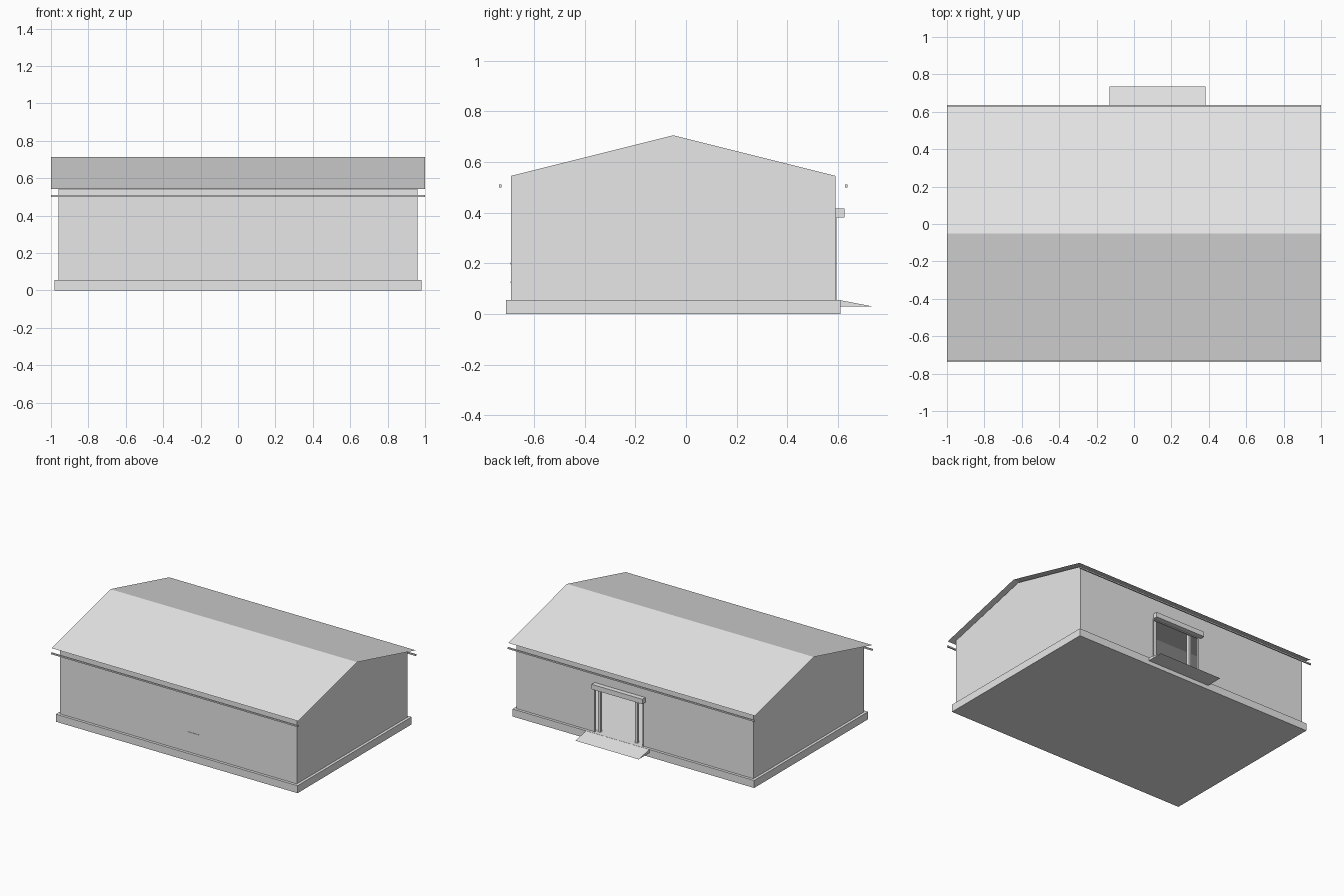
import bpy, bmesh

if "Cube" in bpy.data.objects:
    bpy.data.objects.remove(bpy.data.objects["Cube"])

grey = bpy.data.materials.new("light_grey")
grey.diffuse_color = (0.8, 0.8, 0.8, 1)
grey.use_nodes = True
grey.node_tree.nodes["Principled BSDF"].inputs["Base Color"].default_value = grey.diffuse_color


def finish(name, bm):
    bmesh.ops.recalc_face_normals(bm, faces=bm.faces)
    me = bpy.data.meshes.new(name)
    bm.to_mesh(me)
    bm.free()
    me.materials.append(grey)
    ob = bpy.data.objects.new(name, me)
    bpy.context.collection.objects.link(ob)
    return ob


def prism(name, profile, x0, x1, closed=True):
    """Extrude a (y, z) profile along x; an open profile gives a thin sheet."""
    bm = bmesh.new()
    a = [bm.verts.new((x0, y, z)) for y, z in profile]
    b = [bm.verts.new((x1, y, z)) for y, z in profile]
    n = len(profile)
    for i in range(n if closed else n - 1):
        j = (i + 1) % n
        bm.faces.new((a[i], a[j], b[j], b[i]))
    if closed:
        bm.faces.new(a)
        bm.faces.new(b)
    return finish(name, bm)


def box(name, x0, x1, y0, y1, z0, z1):
    return prism(name, [(y0, z0), (y1, z0), (y1, z1), (y0, z1)], x0, x1)


MID = -0.05              # ridge line
FRONT, BACK = -0.69, 0.59
FLOOR, EAVE = 0.055, 0.545
T = 0.012                # wall thickness
D0, D1, DTOP = -0.062, 0.325, 0.375   # door opening

# Foundation slab
box("foundation_slab", -0.98, 0.98, -0.71, 0.61, 0, FLOOR)

# Long walls, the back one split around the doorway
box("front_wall", -0.96, 0.96, FRONT, FRONT + T, FLOOR, EAVE)
box("back_wall_left", -0.96, D0, BACK - T, BACK, FLOOR, EAVE)
box("back_wall_right", D1, 0.96, BACK - T, BACK, FLOOR, EAVE)
box("back_wall_over_door", D0, D1, BACK - T, BACK, DTOP, EAVE)

# Gable end walls
gable = [(FRONT, FLOOR), (BACK, FLOOR), (BACK, EAVE), (MID, 0.705), (FRONT, EAVE)]
for side, x0, x1 in (("left", -0.96, -0.96 + T), ("right", 0.96 - T, 0.96)):
    prism(f"gable_wall_{side}", gable, x0, x1)

# Thin sheet roof
prism("roof", [(-0.73, 0.541), (MID, 0.714), (0.63, 0.541)], -1, 1, closed=False)

# Gutters below the eaves
for name, y in (("front_gutter", -0.733), ("back_gutter", 0.632)):
    box(name, -1, 1, y - 0.005, y + 0.005, 0.5, 0.51)

# Door rail cover, slim frame and loading ramp
box("door_rail_cover", -0.083, 0.328, BACK, 0.625, 0.38, 0.416)
box("door_jamb_left", D0 - 0.006, D0, BACK - T, 0.594, FLOOR, 0.38)
box("door_jamb_right", D1, D1 + 0.006, BACK - T, 0.594, FLOOR, 0.38)
prism("loading_ramp", [(0.605, 0.03), (0.735, 0.03), (0.605, 0.055)], -0.13, 0.383)

# Inner wall posts and horizontal rails
for i in range(-3, 4):
    x = 0.3 * i
    box("front_post", x - 0.01, x + 0.01, FRONT + T, FRONT + T + 0.022, FLOOR, 0.54)
    box("back_post", x - 0.01, x + 0.01, BACK - T - 0.022, BACK - T, FLOOR, 0.54)
box("front_rail", -0.94, 0.94, FRONT + T, FRONT + T + 0.02, 0.29, 0.31)

# Small marks on the front wall
box("front_slot", 0.076, 0.172, FRONT - 0.003, FRONT, 0.196, 0.203)
box("front_stud", 0.145, 0.151, FRONT - 0.003, FRONT, 0.122, 0.128)
